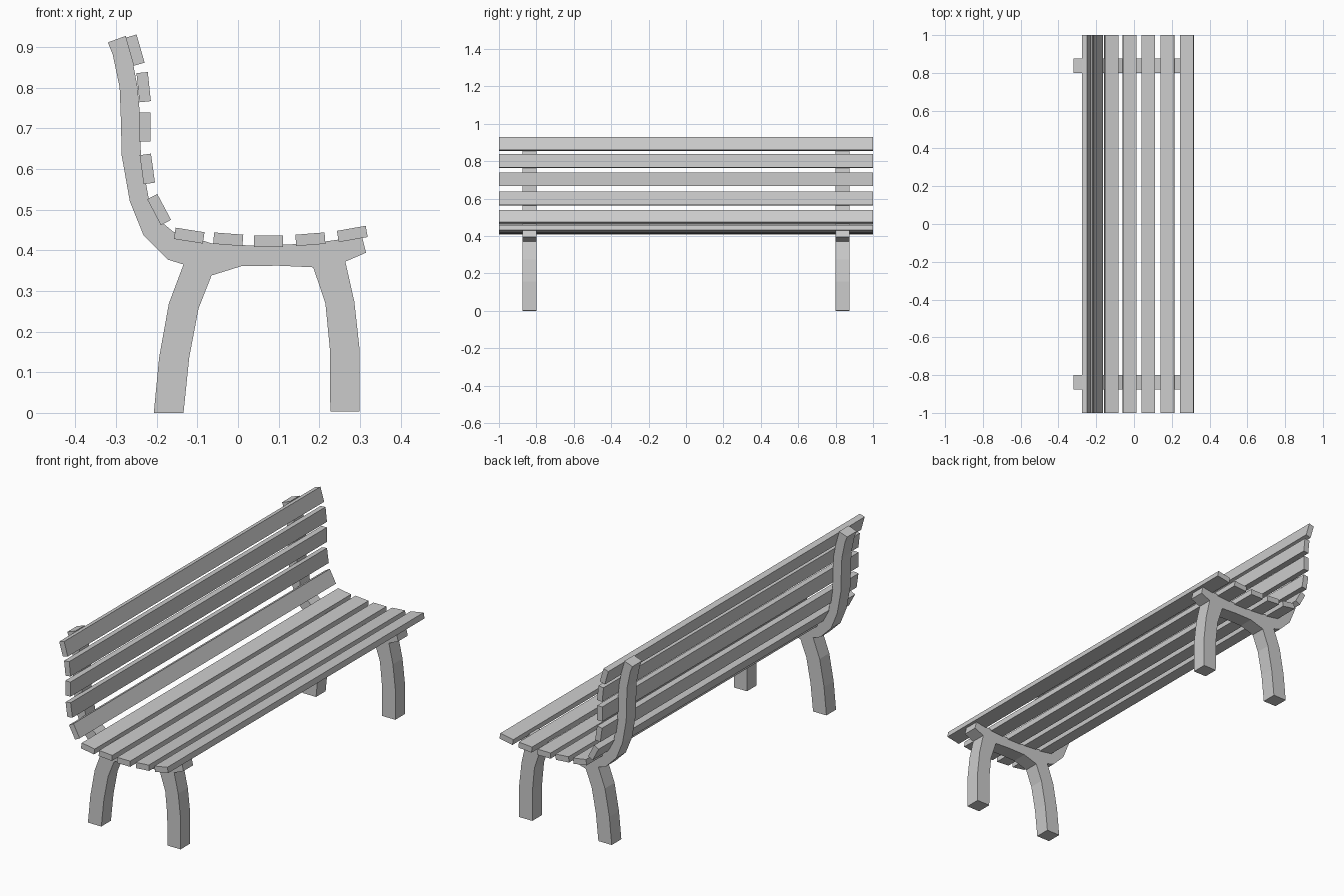
import bpy, bmesh
from math import radians
from mathutils import Matrix

if "Cube" in bpy.data.objects:
    bpy.data.objects.remove(bpy.data.objects["Cube"])


def finish(name, bm):
    bmesh.ops.recalc_face_normals(bm, faces=bm.faces)
    mesh = bpy.data.meshes.new(name)
    bm.to_mesh(mesh)
    bm.free()
    obj = bpy.data.objects.new(name, mesh)
    bpy.context.collection.objects.link(obj)


# Side frame outline (x, z): backrest rear, rear leg, seat underside, front leg, seat top, backrest front
OUTLINE = [
    (-.276, .927), (-.32, .911), (-.308, .881), (-.291, .80), (-.288, .72), (-.286, .633),
    (-.266, .52), (-.232, .436), (-.173, .377), (-.134, .365),
    (-.17, .269), (-.194, .136), (-.207, 0), (-.134, 0), (-.12, .136), (-.097, .257), (-.065, .338),
    (.009, .361), (.1, .362), (.185, .358),
    (.215, .269), (.226, .156), (.227, .003), (.299, .003), (.299, .156), (.286, .274), (.264, .372),
    (.315, .394), (.305, .434),
    (.21, .421), (.141, .415), (.04, .411), (-.065, .417), (-.16, .446), (-.19, .471),
    (-.22, .53), (-.239, .633), (-.24, .72), (-.247, .80), (-.26, .87),
]


def side_frame(name, y0, y1):
    bm = bmesh.new()
    face = bm.faces.new([bm.verts.new((x, y0, z)) for x, z in OUTLINE])
    new = bmesh.ops.extrude_face_region(bm, geom=[face], use_keep_orig=True)["geom"]
    moved = [v for v in new if isinstance(v, bmesh.types.BMVert)]
    bmesh.ops.translate(bm, verts=moved, vec=(0, y1 - y0, 0))
    finish(name, bm)


def slat(name, x, z, angle):
    bm = bmesh.new()
    place = (Matrix.Translation((x, 0, z))
             @ Matrix.Rotation(radians(-angle), 4, 'Y')
             @ Matrix.Diagonal((.072, 2, .028, 1)))
    bmesh.ops.create_cube(bm, size=1, matrix=place)
    finish(name, bm)


# Cast side frames
side_frame("front_side_frame", -.875, -.80)
side_frame("rear_side_frame", .80, .875)

# Slats: centre x, centre z, tilt in degrees
BACK = [(-.253, .892, -74), (-.232, .801, -84), (-.229, .703, -90), (-.223, .60, -98 + 16), (-.194, .50, -62)]
SEAT = [(-.12, .436, -9), (-.024, .427, -4.5), (.075, .422, 0), (.178, .427, 4.5), (.281, .44, 10)]
for i, s in enumerate(BACK):
    slat(f"back_slat_{i + 1}", *s)
for i, s in enumerate(SEAT):
    slat(f"seat_slat_{i + 1}", *s)
